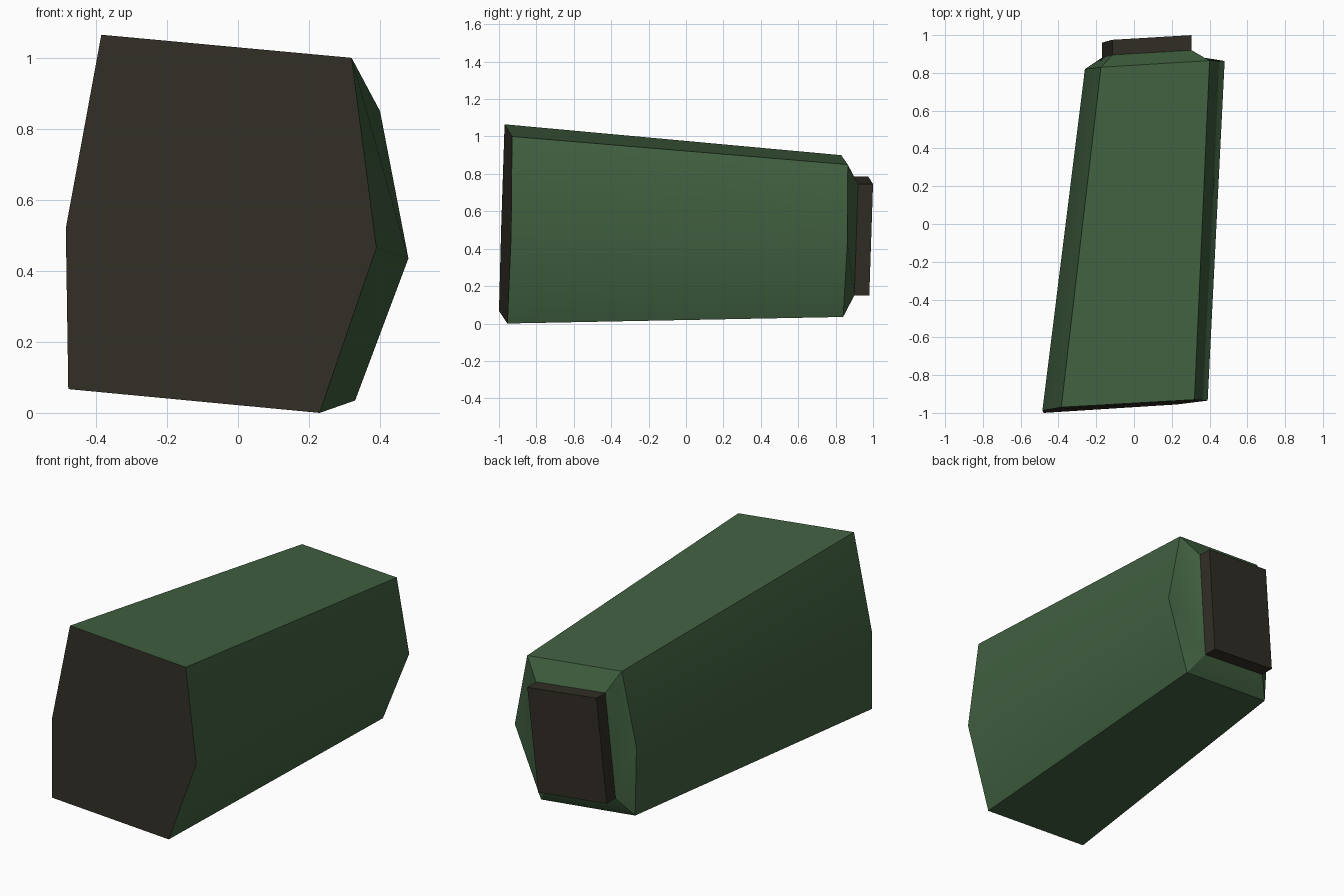
import bpy, bmesh, math

if "Cube" in bpy.data.objects:
    bpy.data.objects.remove(bpy.data.objects["Cube"])


def material(name, color):
    m = bpy.data.materials.new(name)
    m.diffuse_color = (*color, 1)
    m.use_nodes = True
    m.node_tree.nodes["Principled BSDF"].inputs["Base Color"].default_value = m.diffuse_color
    return m


green = material("dark green", (0.052, 0.118, 0.052))
brown = material("dark brown", (0.032, 0.028, 0.019))


def add_loop(bm, points):
    return [bm.verts.new(p) for p in points]


def bridge(bm, a, b):
    n = len(a)
    for i in range(n):
        j = (i + 1) % n
        bm.faces.new((a[i], a[j], b[j], b[i]))


def finish(bm, name, mats):
    bmesh.ops.recalc_face_normals(bm, faces=bm.faces)
    mesh = bpy.data.meshes.new(name)
    bm.to_mesh(mesh)
    bm.free()
    for m in mats:
        mesh.materials.append(m)
    mesh.shade_smooth()
    mesh.set_sharp_from_angle(angle=math.radians(30))
    obj = bpy.data.objects.new(name, mesh)
    bpy.context.collection.objects.link(obj)
    return obj


# Cross-sections: top left, top right, right, bottom right, bottom left, left
front = [(-.385, -.97, 1.065), (.32, -.93, 1.0), (.39, -.935, .465),
         (.23, -.955, 0), (-.478, -1.0, .067), (-.485, -.988, .52)]
rear = [(-.175, .83, .90), (.40, .865, .85), (.48, .863, .435),
        (.33, .84, .035), (-.245, .81, .085), (-.26, .82, .48)]
# End block outline: top left, top right, bottom right, bottom left
block = [(-.115, .975, .785), (.305, 1.0, .745), (.25, .98, .15), (-.17, .96, .19)]
block_depth = 0.08
neck = [(x, y - block_depth, z) for x, y, z in block]

# Tapered six-sided body with a chamfered rear shoulder
bm = bmesh.new()
f, r, n = add_loop(bm, front), add_loop(bm, rear), add_loop(bm, neck)
bridge(bm, f, r)
bm.faces.new(f).material_index = 1      # dark front end
bm.faces.new(n)
bm.faces.new((r[0], r[1], n[1], n[0]))  # shoulder top
bm.faces.new((r[3], r[4], n[3], n[2]))  # shoulder bottom
for side, low, top in (((r[1], r[2], r[3]), n[2], n[1]),
                       ((r[0], r[5], r[4]), n[3], n[0])):
    bm.faces.new((side[0], side[1], low))
    bm.faces.new((side[1], side[2], low))
    bm.faces.new((side[0], low, top))
finish(bm, "body", [green, brown])

# Dark rear end block
bm = bmesh.new()
a, b = add_loop(bm, neck), add_loop(bm, block)
bridge(bm, a, b)
bm.faces.new(a)
bm.faces.new(b)
finish(bm, "end_block", [brown])
